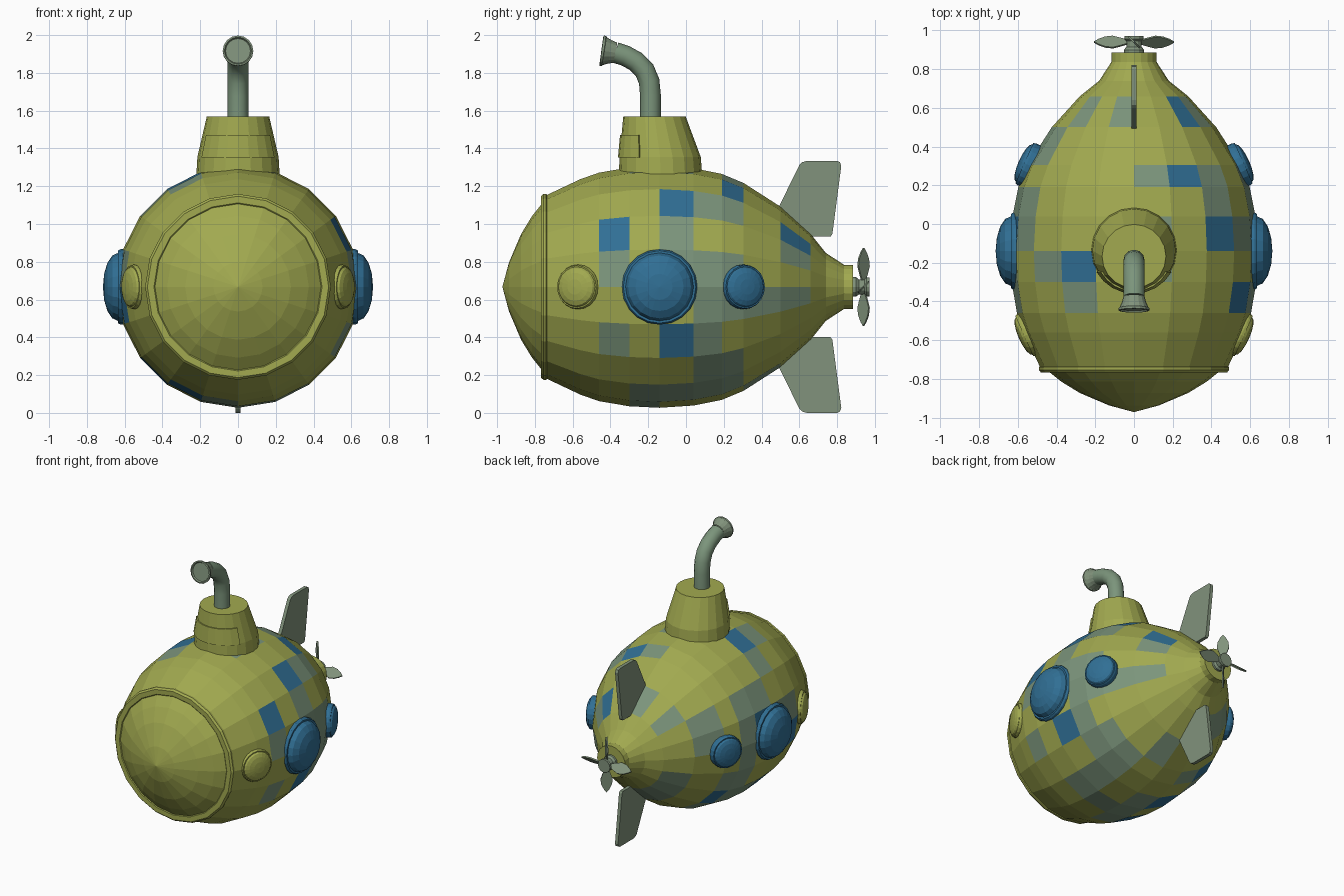
import bpy, bmesh, math, random
from mathutils import Matrix, Vector

if "Cube" in bpy.data.objects:
    bpy.data.objects.remove(bpy.data.objects["Cube"])

random.seed(4)
ZC = 0.667  # height of the hull axis


def mat(name, r, g, b):
    m = bpy.data.materials.new(name)
    m.diffuse_color = (r, g, b, 1)
    m.use_nodes = True
    m.node_tree.nodes["Principled BSDF"].inputs["Base Color"].default_value = m.diffuse_color
    return m


YELLOW = mat("olive_yellow", 0.36, 0.40, 0.08)
SLATE = mat("slate_green", 0.20, 0.30, 0.20)
BLUE = mat("deep_blue", 0.03, 0.16, 0.30)
GREY = mat("grey_green", 0.22, 0.29, 0.20)


def finish(name, bm, mats, weld=True):
    if weld:
        bmesh.ops.remove_doubles(bm, verts=bm.verts, dist=1e-5)
    bmesh.ops.recalc_face_normals(bm, faces=bm.faces)
    me = bpy.data.meshes.new(name)
    bm.to_mesh(me)
    bm.free()
    for m in mats:
        me.materials.append(m)
    ob = bpy.data.objects.new(name, me)
    bpy.context.collection.objects.link(ob)
    return ob


def lathe(name, profile, sides, origin, axis, mats):
    """Turn (radius, height) points around an axis through origin."""
    M = Matrix.Translation(origin) @ Vector(axis).to_track_quat('Z', 'Y').to_matrix().to_4x4()
    bm = bmesh.new()
    rings = []
    for r, h in profile:
        rings.append([bm.verts.new(M @ Vector((r * math.cos(a), r * math.sin(a), h)))
                      for a in (2 * math.pi * i / sides for i in range(sides))])
    for a, b in zip(rings, rings[1:]):
        for i in range(sides):
            j = (i + 1) % sides
            bm.faces.new((a[i], a[j], b[j], b[i]))
    return finish(name, bm, mats)


def plate(name, outline, thick, to_world, mats):
    """Extrude a 2D outline into a thin slab; to_world maps (u, v, w)."""
    bm = bmesh.new()
    f = bm.faces.new([bm.verts.new((u, v, -thick / 2)) for u, v in outline])
    ext = bmesh.ops.extrude_face_region(bm, geom=[f])
    bmesh.ops.translate(bm, vec=(0, 0, thick),
                        verts=[e for e in ext['geom'] if isinstance(e, bmesh.types.BMVert)])
    for v in bm.verts:
        v.co = to_world(v.co)
    return finish(name, bm, mats)


# hull, turned around the long axis
hull = lathe("hull", [(0, -.972), (.13, -.937), (.28, -.873), (.375, -.815), (.45, -.755),
                      (.485, -.74), (.57, -.56), (.605, -.46), (.632, -.30), (.64, -.14), (.628, .04),
                      (.598, .19), (.55, .305), (.425, .50), (.28, .66), (.18, .74),
                      (.115, .84), (0, .84)], 20, (0, 0, ZC), (0, 1, 0), [YELLOW, SLATE, BLUE])
# weathered patches on the hull middle
for p in hull.data.polygons:
    if -.5 < p.center.y < .58 and random.random() < .4:
        p.material_index = random.choice((1, 1, 2))

# rim around the nose
lathe("nose_rim", [(.43, -.755), (.445, -.768), (.48, -.768), (.492, -.755), (.492, -.74),
                   (.478, -.728), (.43, -.73), (.43, -.755)], 20, (0, 0, ZC), (0, 1, 0), [YELLOW])

# tower, leaning slightly forward as it narrows
TOWER = [(.222, 1.20, -.135), (.22, 1.27, -.135), (.215, 1.355, -.137), (.165, 1.57, -.167)]


def tower_at(z):
    (r0, z0, y0), (r1, z1, y1) = TOWER[2:]
    t = (z - z0) / (z1 - z0)
    return r0 + t * (r1 - r0), y0 + t * (y1 - y0)


tower = lathe("tower", [(r, z) for r, z, _ in TOWER] + [(0, 1.57)], 20, (0, 0, 0), (0, 0, 1), [YELLOW])
for v in tower.data.vertices:
    v.co.y += -.135 if v.co.z < 1.3 else (-.137 if v.co.z < 1.5 else -.167)

# raised curved window on the tower front
bm = bmesh.new()
cols = []
for i in range(9):
    a = math.radians(-90 - 60 + 15 * i)
    col = []
    for z, d in ((1.352, -.01), (1.352, .008), (1.47, .008), (1.47, -.01)):
        r, y = tower_at(z)
        col.append(bm.verts.new(((r + d) * math.cos(a), y + (r + d) * math.sin(a), z)))
    cols.append(col)
for a, b in zip(cols, cols[1:]):
    for k in range(4):
        n = (k + 1) % 4
        bm.faces.new((a[k], a[n], b[n], b[k]))
bm.faces.new(cols[0])
bm.faces.new(cols[-1])
finish("tower_window", bm, [YELLOW])

# periscope tube
cu = bpy.data.curves.new("periscope_tube", 'CURVE')
cu.dimensions = '3D'
cu.bevel_depth = .055
cu.bevel_resolution = 4
cu.use_fill_caps = True
path = [(-.188, 1.55), (-.188, 1.68), (-.195, 1.755), (-.22, 1.815), (-.265, 1.86),
        (-.32, 1.89), (-.375, 1.908)]
sp = cu.splines.new('POLY')
sp.points.add(len(path) - 1)
for pt, (y, z) in zip(sp.points, path):
    pt.co = (0, y, z, 1)
cu.materials.append(SLATE)
bpy.context.collection.objects.link(bpy.data.objects.new("periscope_tube", cu))

# flared periscope mouth with a shallow lens
lathe("periscope_mouth", [(.054, 0), (.062, .03), (.074, .058), (.081, .063), (.081, .075),
                          (.072, .077), (.066, .067), (0, .067)],
      16, (0, -.372, 1.907), (0, -1, .14), [GREY])

# portholes, three per side, following the hull slope
for side, sx in (("right", 1), ("left", -1)):
    for label, y, x, R, tilt, bulge in (("front", -.565, .535, .118, -24, .065),
                                        ("middle", -.14, .60, .2, 0, .115),
                                        ("rear", .30, .535, .118, 24, .065)):
        t = math.radians(tilt)
        axis = (sx * math.cos(t), math.sin(t), 0)
        s = R * .9
        rim = [(R, -.05), (R, .022), (R * .96, .035), (s, .035)]
        dome = [(s * math.cos(a), .035 + (bulge - .035) * math.sin(a))
                for a in (math.pi / 8 * i for i in range(1, 5))]
        ob = lathe(f"porthole_{label}_{side}", rim + dome, 20, (sx * x, y, ZC), axis, [YELLOW, BLUE])
        for p in ob.data.polygons:
            p.material_index = 0 if label == "front" else 1

# upper and lower tail fins
FIN = [(.48, .40), (.60, .645), (.615, .66), (.64, .667), (.80, .667), (.815, .66),
       (.822, .64), (.775, .28), (.765, .266), (.62, .266)]
for label, s in (("upper", 1), ("lower", -1)):
    plate(f"{label}_fin", FIN, .025, lambda c, s=s: Vector((c.z, c.x, ZC + s * c.y)), [GREY])

# stern collar and propeller hub
lathe("stern_collar", [(0, .83), (.117, .83), (.117, .885), (0, .885)], 20, (0, 0, ZC), (0, 1, 0), [YELLOW])
lathe("propeller_hub", [(.052, .87), (.052, .90), (.04, .915), (.04, .945), (.05, .955), (.05, .972), (0, .972)],
      12, (0, 0, ZC), (0, 1, 0), [GREY])

# four pitched leaf-shaped blades
LEAF = [(.03, -.012), (.07, -.028), (.11, -.042), (.15, -.036), (.185, -.018), (.207, 0),
        (.185, .018), (.15, .036), (.11, .042), (.07, .028), (.03, .012)]
for k in range(4):
    M = (Matrix.Translation((0, .94, ZC)) @ Matrix.Rotation(math.pi / 2 * k, 4, 'Y')
         @ Matrix.Rotation(math.radians(45), 4, 'X'))
    plate(f"propeller_blade_{k + 1}", LEAF, .01, lambda c, M=M: M @ c, [GREY])
